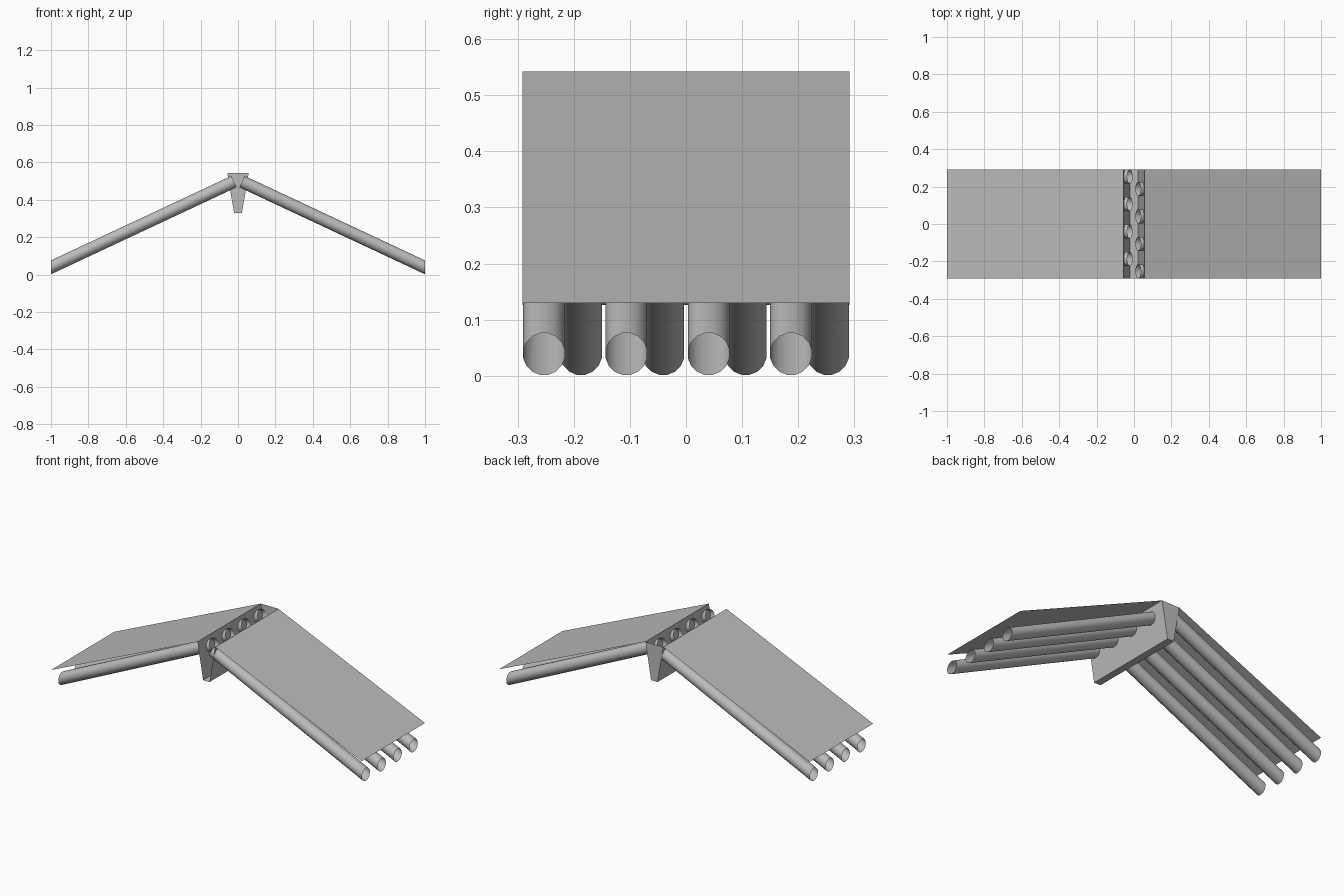
import bpy
import math

cube = bpy.data.objects.get("Cube")
if cube:
    bpy.data.objects.remove(cube, do_unlink=True)

HALF_DEPTH = 0.291
RIDGE_X, RIDGE_Z = 0.057, 0.542
POLE_R = 0.0378
SLOPE = math.radians(25.1)
SIDES = 16
POLE_PITCH = 0.1467

# One plain grey for the whole structure
grey = bpy.data.materials.new("plain_grey")
grey.use_nodes = True
colour = (0.5, 0.5, 0.5, 1)
grey.diffuse_color = colour
grey.node_tree.nodes["Principled BSDF"].inputs["Base Color"].default_value = colour


def make_object(name, verts, faces, smooth=False):
    mesh = bpy.data.meshes.new(name)
    mesh.from_pydata(verts, [], faces)
    mesh.materials.append(grey)
    for poly in mesh.polygons:
        poly.use_smooth = smooth
    mesh.update()
    obj = bpy.data.objects.new(name, mesh)
    bpy.context.collection.objects.link(obj)
    return obj


def sheet(name, start, end):
    """Thin panel running the full depth between two (x, z) points."""
    verts = [(x, y, z) for x, z in (start, end) for y in (-HALF_DEPTH, HALF_DEPTH)]
    make_object(name, verts, [(0, 2, 3, 1)])


def pole(name, side, y):
    """Sloping open tube: plumb cut at the eave, square cut at the ridge."""
    low_z = POLE_R + 0.001
    ridge_x = 0.022
    rise = math.tan(SLOPE)
    ridge_z = low_z + (1 - ridge_x) * rise
    half = POLE_R * math.cos(SLOPE)
    eave, ridge = [], []
    for i in range(SIDES):
        a = math.tau * (i + 0.5) / SIDES
        c, s = math.cos(a), math.sin(a)
        eave.append((side, y + POLE_R * c, low_z + POLE_R * s))
        ridge.append((side * (ridge_x + half * s * math.sin(SLOPE)),
                      y + POLE_R * c,
                      ridge_z + half * s * math.cos(SLOPE)))
    faces = []
    for i in range(SIDES):
        j = (i + 1) % SIDES
        quad = (i, j, SIDES + j, SIDES + i)
        faces.append(quad if side < 0 else quad[::-1])
    make_object(name, eave + ridge, faces, smooth=True)


# Ridge trough: two leaning walls, a floor and a plate closing the back end
FLOOR_X, FLOOR_Z = 0.021, 0.329
for label, side in (("left", 1), ("right", -1)):
    sheet(f"{label}_trough_wall", (side * RIDGE_X, RIDGE_Z), (side * FLOOR_X, FLOOR_Z))
sheet("trough_floor", (-FLOOR_X, FLOOR_Z), (FLOOR_X, FLOOR_Z))
profile = [(-RIDGE_X, RIDGE_Z), (RIDGE_X, RIDGE_Z), (FLOOR_X, FLOOR_Z), (-FLOOR_X, FLOOR_Z)]
make_object("trough_back_plate", [(x, HALF_DEPTH, z) for x, z in profile], [(0, 1, 2, 3)])

# Roof panels, each carried by four staggered poles
for label, side, eave_z in (("left", 1, 0.13), ("right", -1, 0.126)):
    sheet(f"{label}_roof_panel", (side * RIDGE_X, RIDGE_Z), (side, eave_z))
    first = -side * 0.253
    for i in range(4):
        pole(f"{label}_pole_{i + 1}", side, first + side * i * POLE_PITCH)
